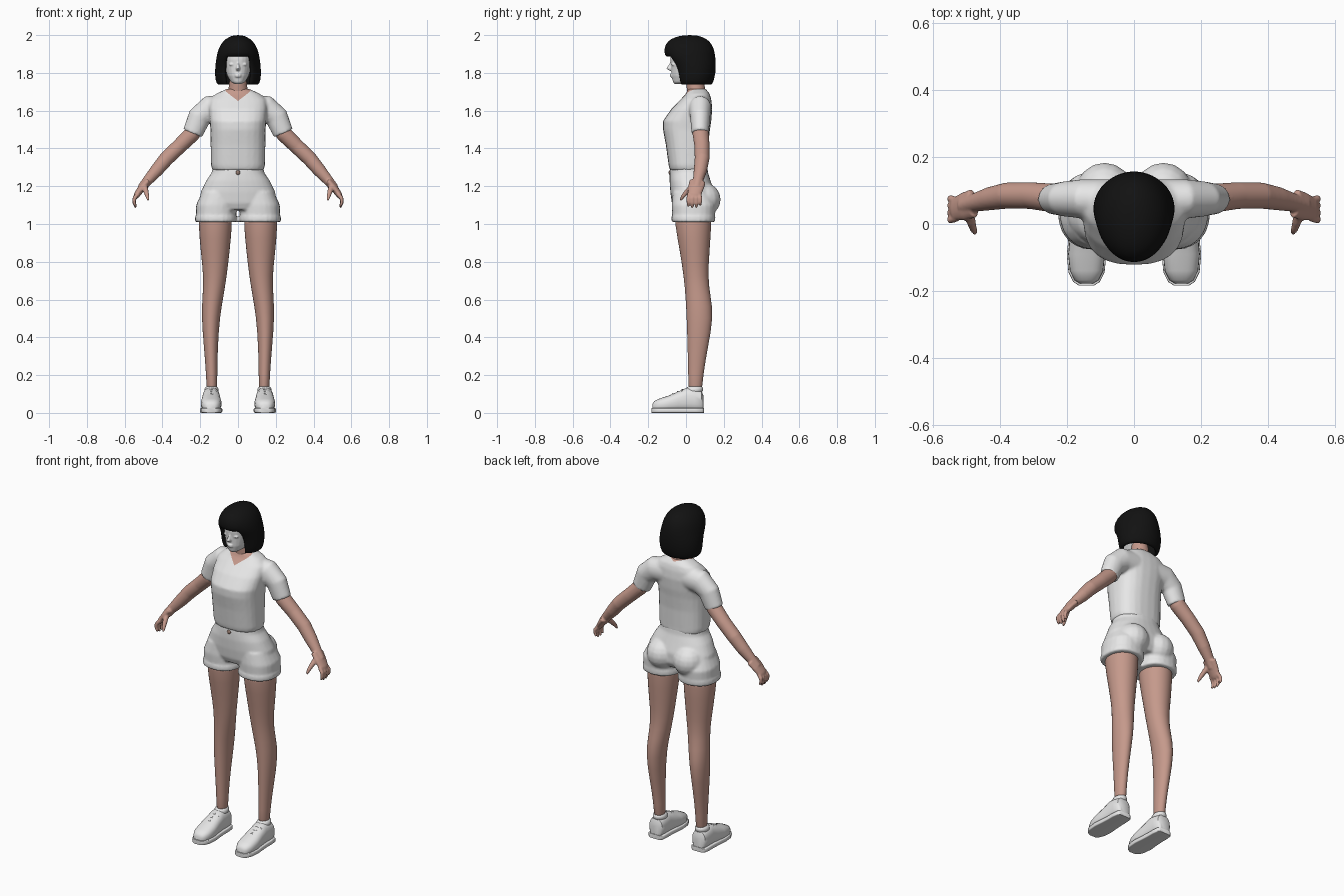
import bpy, bmesh
from math import sin, cos, pi
from mathutils import Vector

cube = bpy.data.objects.get("Cube")
if cube:
    bpy.data.objects.remove(cube, do_unlink=True)


def material(name, rgb):
    m = bpy.data.materials.new(name)
    m.use_nodes = True
    m.diffuse_color = (*rgb, 1)
    m.node_tree.nodes["Principled BSDF"].inputs["Base Color"].default_value = (*rgb, 1)
    return m


white = material("off white", (0.8, 0.8, 0.8))
skin = material("skin", (0.56, 0.32, 0.26))
black = material("hair black", (0.006, 0.006, 0.006))
brass = material("button brown", (0.3, 0.2, 0.16))


def add_loft(bm, rings, n=24, power=2.0, caps=True):
    """Skin superellipse rings, each given as (centre, u axis, v axis)."""
    def bend(t):
        return abs(t) ** (2 / power) * (1 if t > 0 else -1)
    loops = []
    for c, u, v in rings:
        loops.append([bm.verts.new(Vector(c) + Vector(u) * bend(cos(2 * pi * i / n))
                                   + Vector(v) * bend(sin(2 * pi * i / n))) for i in range(n)])
    faces = [bm.faces.new((a[i], a[(i + 1) % n], b[(i + 1) % n], b[i]))
             for a, b in zip(loops, loops[1:]) for i in range(n)]
    if caps:
        faces += [bm.faces.new(loops[0]), bm.faces.new(loops[-1])]
    bmesh.ops.recalc_face_normals(bm, faces=faces)


def level(z, rx, front, back, cx=0):
    """Horizontal ring from its height, half width, front and back."""
    return (cx, (front + back) / 2, z), (rx, 0, 0), (0, (back - front) / 2, 0)


def tube(points, side=1, flat=1.0):
    """Rings along an arm-like path of (x, y, z, radius); flat scales the y radius."""
    pts = [Vector((side * p[0], p[1], p[2])) for p in points]
    rings = []
    for i, p in enumerate(pts):
        d = (pts[min(i + 1, len(pts) - 1)] - pts[max(i - 1, 0)]).normalized()
        u = d.cross(Vector((0, 1, 0))).normalized()
        r = points[i][3]
        rings.append((p, u * r, u.cross(d) * r * flat))
    return rings


def add_ball(bm, centre, size):
    made = bmesh.ops.create_uvsphere(bm, u_segments=16, v_segments=10, radius=1)["verts"]
    for v in made:
        v.co = Vector(a * s + c for a, s, c in zip(v.co, size, centre))


def finish(name, bm, mat, subsurf=0, voxel=0, smooth=4, thick=0):
    mesh = bpy.data.meshes.new(name)
    bm.to_mesh(mesh)
    bm.free()
    mesh.materials.append(mat)
    ob = bpy.data.objects.new(name, mesh)
    bpy.context.collection.objects.link(ob)
    if thick:
        ob.modifiers.new("thickness", "SOLIDIFY").thickness = thick
    if voxel:
        ob.modifiers.new("fuse", "REMESH").voxel_size = voxel
        ob.modifiers.new("soften", "SMOOTH").iterations = smooth
    if subsurf:
        s = ob.modifiers.new("round", "SUBSURF")
        s.levels = s.render_levels = subsurf
    # bake the modifiers so that faces can be coloured afterwards
    baked = bpy.data.meshes.new_from_object(
        ob.evaluated_get(bpy.context.evaluated_depsgraph_get()))
    ob.modifiers.clear()
    ob.data = baked
    for p in baked.polygons:
        p.use_smooth = True
    return ob


# Shirt: torso and sleeves fused into one surface
bm = bmesh.new()
add_loft(bm, [level(*r) for r in (
    (1.285, .136, -.086, .114), (1.31, .143, -.092, .114), (1.42, .145, -.107, .118),
    (1.50, .146, -.122, .127), (1.545, .15, -.122, .134), (1.61, .155, -.077, .139),
    (1.66, .15, -.028, .134), (1.69, .115, 0, .125), (1.715, .06, .01, .105))], power=2.5)
for s in (1, -1):
    add_loft(bm, tube([(.07, .075, 1.615, .07), (.15, .075, 1.61, .07), (.205, .075, 1.565, .062),
                       (.24, .075, 1.48, .054)], s, .85))
shirt = finish("shirt", bm, white, voxel=.008)
# Bare skin above the V neckline, cut along two sloping planes
shirt.data.materials.append(skin)
bm = bmesh.new()
bm.from_mesh(shirt.data)
low = Vector((0, -.02, 1.657))
for s in (1, -1):
    bmesh.ops.bisect_plane(bm, geom=bm.verts[:] + bm.edges[:] + bm.faces[:],
                           plane_co=low, plane_no=(-.5 * s, -.35, 1))
for f in bm.faces:
    d = f.calc_center_median() - low
    if d.z > .5 * abs(d.x) + .35 * d.y:
        f.material_index = 1
bm.to_mesh(shirt.data)
bm.free()

# Shorts: pelvis, seat and two wide legs fused
bm = bmesh.new()
add_loft(bm, [level(*r) for r in (
    (1.31, .132, -.082, .112), (1.27, .14, -.086, .117), (1.23, .168, -.087, .13),
    (1.17, .197, -.083, .15), (1.11, .205, -.075, .15), (1.075, .15, -.06, .13))], n=32, power=2.3)
for s in (1, -1):
    add_loft(bm, [level(z, rx, f, b, s * cx) for z, rx, f, b, cx in (
        (1.17, .09, -.07, .13, .10), (1.10, .108, -.076, .158, .114),
        (1.045, .107, -.073, .154, .116), (1.04, .111, -.077, .156, .116),
        (1.01, .112, -.077, .154, .116))], power=2.3)
    add_ball(bm, (s * .088, .09, 1.13), (.09, .094, .09))
finish("shorts", bm, white, voxel=.008, smooth=3)

# Waist button
bm = bmesh.new()
add_ball(bm, (0, -.085, 1.272), (.012, .007, .012))
finish("waist_button", bm, brass)

# Neck
bm = bmesh.new()
add_loft(bm, [level(*r) for r in ((1.64, .062, .01, .11), (1.70, .054, .005, .105),
                                  (1.73, .047, .003, .098), (1.80, .046, -.005, .095))])
finish("neck", bm, skin, subsurf=1)

# Head with nose, lips and eyelids
bm = bmesh.new()
add_loft(bm, [level(*r) for r in (
    (1.741, .018, -.06, -.015), (1.752, .038, -.069, .04), (1.785, .058, -.077, .09),
    (1.83, .07, -.079, .12), (1.87, .076, -.083, .13), (1.92, .075, -.08, .12),
    (1.955, .045, -.045, .09))], power=2.2)
add_loft(bm, [level(*r) for r in ((1.86, .006, -.082, -.06), (1.84, .008, -.093, -.06),
                                  (1.824, .012, -.106, -.06), (1.812, .009, -.09, -.06))], n=12)
for z in (1.791, 1.782):
    add_ball(bm, (0, -.074, z), (.018, .011, .006))
for s in (1, -1):
    add_ball(bm, (s * .031, -.066, 1.845), (.017, .011, .008))
finish("head", bm, white, voxel=.004, smooth=3)

# Bobbed hair: a shell with the face left open below the fringe
bm = bmesh.new()
add_loft(bm, [level(*r) for r in (
    (1.732, .106, -.045, .135), (1.755, .119, -.055, .146), (1.80, .123, -.062, .157),
    (1.85, .119, -.08, .158), (1.885, .114, -.113, .156), (1.93, .104, -.117, .148),
    (1.967, .081, -.10, .127), (1.99, .05, -.06, .092), (2.0, .02, -.01, .05))], n=40, caps=False)
bmesh.ops.holes_fill(bm, edges=[e for e in bm.edges if e.is_boundary and e.verts[0].co.z > 1.99])
bmesh.ops.delete(bm, context="FACES", geom=[
    f for f in bm.faces if f.calc_center_median().z < 1.885
    and f.calc_center_median().y < .02 and abs(f.calc_center_median().x) < .066])
finish("hair", bm, black, subsurf=1, thick=.022)

for s, word in ((1, "left"), (-1, "right")):
    # Arm with palm, curled fingers and thumb
    bm = bmesh.new()
    add_loft(bm, tube([(.20, .075, 1.54, .042), (.245, .078, 1.475, .043), (.31, .085, 1.412, .04),
                       (.38, .085, 1.345, .039), (.43, .076, 1.285, .035), (.485, .062, 1.222, .026),
                       (.51, .055, 1.19, .024)], s))
    add_loft(bm, tube([(.48, .062, 1.225, .021), (.51, .052, 1.19, .02), (.535, .045, 1.155, .017),
                       (.543, .045, 1.14, .012)], s, 2.1), n=16)
    for y, drop in ((.076, .012), (.055, 0), (.034, 0), (.012, .006)):
        add_loft(bm, tube([(.53, .045 + (y - .045) * .8, 1.16, .012), (.549, y, 1.135, .011),
                           (.55, y, 1.11 + drop / 2, .0095), (.541, y, 1.086 + drop, .006)], s), n=10)
    add_loft(bm, tube([(.495, .035, 1.20, .016), (.487, .006, 1.172, .014),
                       (.48, -.016, 1.147, .011), (.475, -.029, 1.125, .006)], s), n=10)
    finish(word + "_arm", bm, skin, voxel=.005, smooth=3)

    # Leg
    bm = bmesh.new()
    add_loft(bm, [level(z, rx, f, b, s * cx) for z, rx, f, b, cx in (
        (1.09, .09, -.062, .138, .119), (1.0, .09, -.06, .135, .12), (.85, .077, -.032, .125, .121),
        (.72, .061, -.012, .116, .121), (.62, .056, -.003, .13, .132), (.51, .049, .003, .147, .145),
        (.35, .037, .008, .117, .144), (.2, .029, .012, .09, .139), (.09, .029, .012, .085, .138))])
    finish(word + "_leg", bm, skin, subsurf=1)

    # Shoe upper, sole and laces
    bm = bmesh.new()
    stations = ((.092, .03, .09), (.082, .043, .115), (.045, .047, .128), (.005, .047, .132),
                (-.04, .05, .112), (-.09, .055, .09), (-.14, .05, .074), (-.168, .036, .06),
                (-.178, .02, .045))
    add_loft(bm, [((s * .142, y, top / 2 + .004), (w, 0, 0), (0, 0, top / 2 - .002))
                  for y, w, top in stations], power=2.5)
    add_loft(bm, [((s * .142, y * 1.03, .013), (w + .004, 0, 0), (0, 0, .013))
                  for y, w, top in stations], power=8)
    for y, z in ((-.02, .122), (-.045, .111), (-.07, .1)):
        add_loft(bm, [((s * .142 + x, y, z - abs(x) * .35), (0, .004, 0), (0, 0, .005))
                      for x in (-.03, 0, .03)], n=8)
    shoe = finish(word + "_shoe", bm, white)
    bpy.context.view_layer.objects.active = shoe
    shoe.select_set(True)
    bpy.ops.object.shade_smooth_by_angle(angle=.8)
    shoe.select_set(False)

    # Shoe collar around the ankle
    bm = bmesh.new()
    add_loft(bm, [level(z, rx, f, b, s * .14) for z, rx, f, b in (
        (.10, .043, -.01, .09), (.13, .037, 0, .092), (.142, .031, .006, .09))])
    finish(word + "_shoe_collar", bm, white, subsurf=1)
